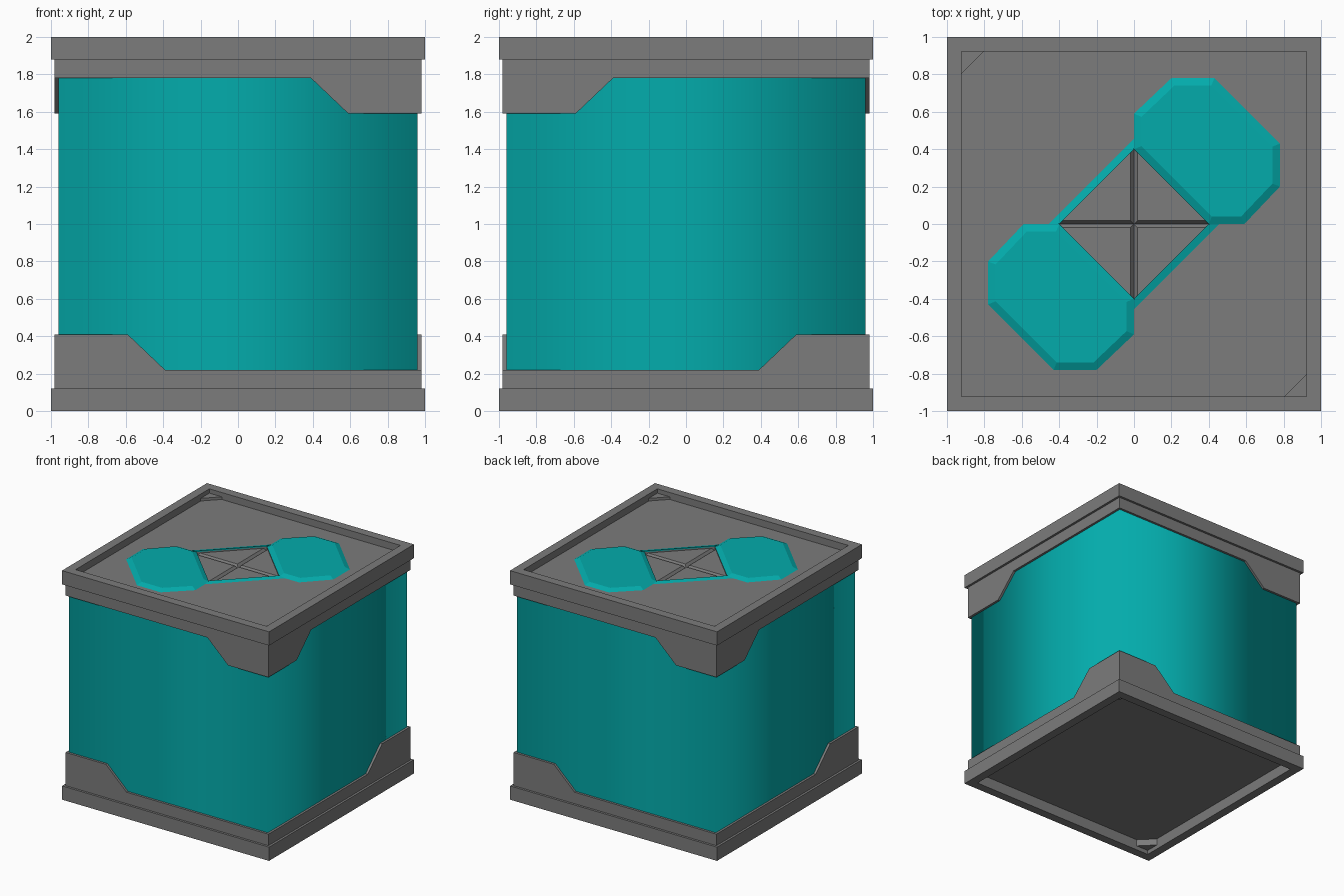
import bpy, bmesh, math
from mathutils import Matrix

if "Cube" in bpy.data.objects:
    bpy.data.objects.remove(bpy.data.objects["Cube"])


def material(name, rgb):
    m = bpy.data.materials.new(name)
    m.diffuse_color = (*rgb, 1)
    m.use_nodes = True
    m.node_tree.nodes["Principled BSDF"].inputs["Base Color"].default_value = m.diffuse_color
    return m


GREY = material("dark grey", (0.2, 0.2, 0.2))
TEAL = material("teal", (0.001, 0.41, 0.41))
FLIP = Matrix.Translation((0, 0, 2)) @ Matrix.Rotation(math.pi, 4, 'X')   # bottom end -> top end
TURN = Matrix.Rotation(math.pi, 4, 'Z')
RECESS = 0.095        # depth of the tray recesses
FLOOR = 1.94          # lid level
PAD = FLOOR + 0.02    # raised pad level


def finish(name, bm, mat, matrix=None):
    if matrix:
        bm.transform(matrix)
    mesh = bpy.data.meshes.new(name)
    bm.to_mesh(mesh)
    bm.free()
    mesh.materials.append(mat)
    ob = bpy.data.objects.new(name, mesh)
    bpy.context.collection.objects.link(ob)
    return ob


def add_hull(bm, pts):
    """Add a convex solid around the points."""
    tmp = bmesh.new()
    for p in pts:
        tmp.verts.new(p)
    bmesh.ops.convex_hull(tmp, input=tmp.verts[:])
    bmesh.ops.dissolve_limit(tmp, angle_limit=0.01, verts=tmp.verts[:], edges=tmp.edges[:])
    bmesh.ops.recalc_face_normals(tmp, faces=tmp.faces[:])
    mesh = bpy.data.meshes.new("tmp")
    tmp.to_mesh(mesh)
    tmp.free()
    bm.from_mesh(mesh)
    bpy.data.meshes.remove(mesh)


def box_points(x, y, z0, z1):
    return [(sx * x, sy * y, z) for sx in (-1, 1) for sy in (-1, 1) for z in (z0, z1)]


def solids(name, groups, mat, matrix=None, doubled=False):
    """One object from several convex solids, optionally repeated half a turn round."""
    bm = bmesh.new()
    for pts in groups:
        add_hull(bm, pts)
    if doubled:
        geom = bmesh.ops.duplicate(bm, geom=bm.verts[:] + bm.edges[:] + bm.faces[:])["geom"]
        bmesh.ops.transform(bm, matrix=TURN, verts=[g for g in geom if isinstance(g, bmesh.types.BMVert)])
    return finish(name, bm, mat, matrix)


# Bottom and top ends: recessed tray, collar, corner brackets, corner gussets
profile = [(0.22, 0.59 - 0.2), (0.41, 0.59)]
for end, matrix in (("bottom", None), ("top", FLIP)):
    bm = bmesh.new()
    add_hull(bm, box_points(1, 1, 0, 0.12))
    face = min(bm.faces, key=lambda f: f.calc_center_median().z)
    bmesh.ops.inset_region(bm, faces=[face], thickness=0.077, use_even_offset=True)
    bmesh.ops.inset_region(bm, faces=[face], thickness=0.001, depth=-RECESS, use_even_offset=True)
    finish(end + "_tray", bm, GREY, matrix)
    solids(end + "_collar", [box_points(0.98, 0.98, 0.12, 0.22)], GREY, matrix)

    front = [(x, y, z) for z, inner in profile for x in (-0.98, -inner) for y in (-0.98, -0.955)]
    side = [(x, y, z) for z, inner in profile for y in (-0.955, -inner) for x in (-0.98, -0.955)]
    solids(end + "_corner_brackets", [front, side], GREY, matrix, True)

    gusset = [(x, y, z) for x, y in ((-0.925, -0.925), (-0.925, -0.8), (-0.8, -0.925)) for z in (0.037, 0.1)]
    solids(end + "_corner_gussets", [gusset], GREY, matrix, True)

# Body: open four-sided sleeve shaded smoothly round its corners
bm = bmesh.new()
add_hull(bm, box_points(0.96, 0.96, 0.2, 1.8))
bmesh.ops.delete(bm, geom=[f for f in bm.faces if abs(f.normal.z) > 0.5], context='FACES_ONLY')
for f in bm.faces:
    f.smooth = True
finish("body_sleeve", bm, TEAL)

# Lid plate in the top tray with a diamond opening
bm = bmesh.new()
for loop in ([(-0.922, -0.922), (0.922, -0.922), (0.922, 0.922), (-0.922, 0.922)],
             [(-0.4, 0), (0, -0.4), (0.4, 0), (0, 0.4)]):
    vs = [bm.verts.new((x, y, FLOOR)) for x, y in loop]
    hole = [bm.edges.new((vs[i], vs[i - 1])) for i in range(4)]
bmesh.ops.triangle_fill(bm, edges=bm.edges[:], use_beauty=True, normal=(0, 0, 1))
walls = bmesh.ops.extrude_edge_only(bm, edges=hole)["geom"]
bmesh.ops.translate(bm, vec=(0, 0, 2 - RECESS - FLOOR),
                    verts=[g for g in walls if isinstance(g, bmesh.types.BMVert)])
finish("lid_plate", bm, GREY)

# Raised octagonal pads on the lid, with bevelled edges
octagon = [(0, 0.4), (0.4, 0), (0.59, 0), (0.78, 0.2), (0.78, 0.43), (0.43, 0.78), (0.2, 0.78), (0, 0.59)]
for name, matrix in (("rear_pad", None), ("front_pad", TURN)):
    bm = bmesh.new()
    f = bm.faces.new([bm.verts.new((x, y, FLOOR)) for x, y in octagon])
    f.normal_update()
    bmesh.ops.inset_region(bm, faces=[f], thickness=0.04, depth=PAD - FLOOR,
                           use_boundary=True, use_even_offset=True)
    finish(name, bm, TEAL, matrix)

# Low strips joining the pads
strip = [(x, y, z) for a, z in ((0.455, FLOOR), (0.4, FLOOR), (0.4, FLOOR + 0.01))
         for x, y in ((-a, 0), (0, a))]
solids("pad_strips", [strip], TEAL, None, True)

# Diamond of four sunken panels parted by V grooves
low, high = 2 - RECESS, FLOOR - 0.01
panels = []
for sx in (-1, 1):
    for sy in (-1, 1):
        tri = [(0, 0, low), (0.4, 0, low), (0, 0.4, low),
               (0.02, 0.02, high), (0.38, 0.02, high), (0.02, 0.38, high)]
        panels.append([(sx * x, sy * y, z) for x, y, z in tri])
solids("diamond_panels", panels, GREY)
